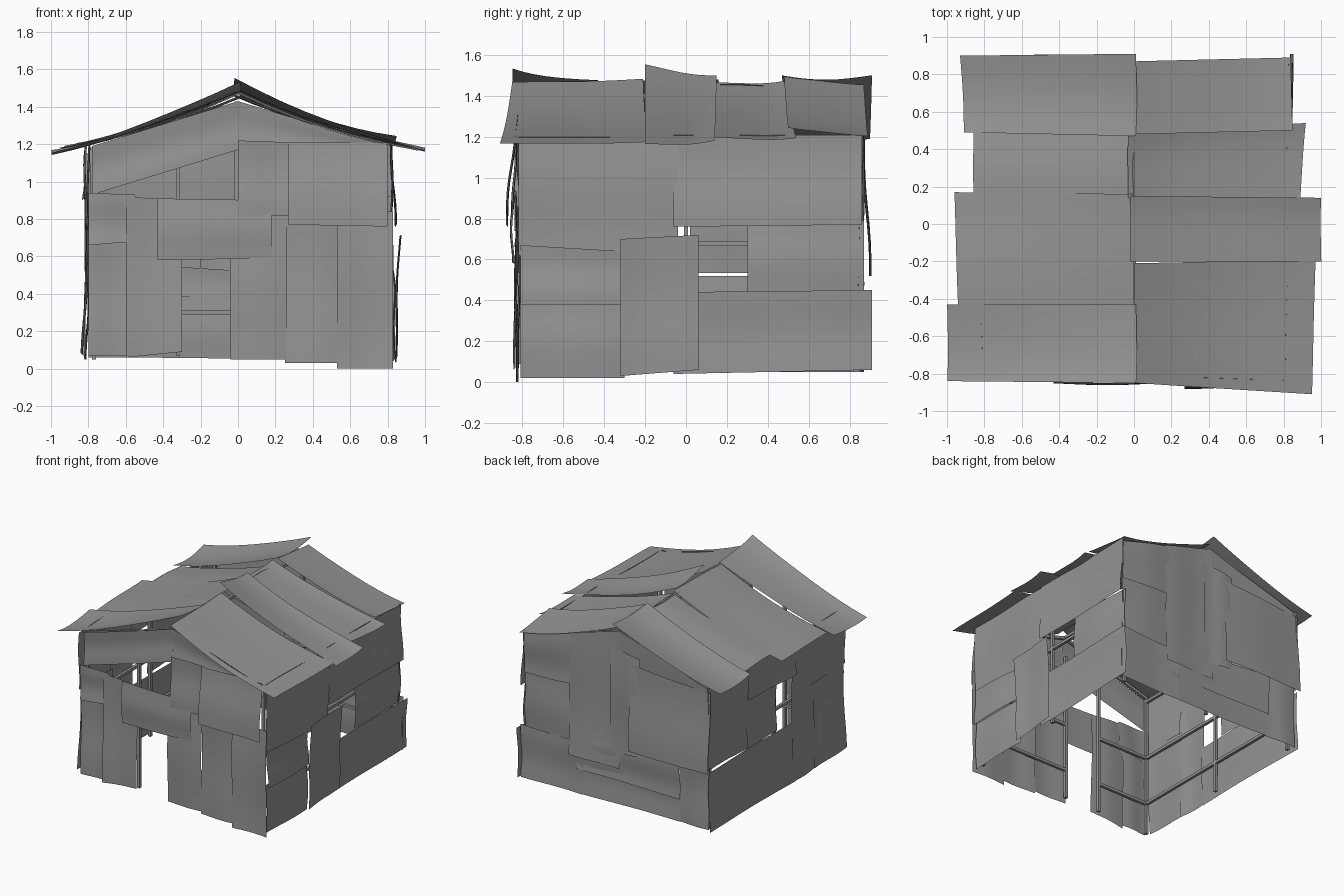
import bpy, bmesh, math, random
from mathutils import Vector

random.seed(4)
if "Cube" in bpy.data.objects:
    bpy.data.objects.remove(bpy.data.objects["Cube"])

grey = bpy.data.materials.new("weathered_grey")
grey.use_nodes = True
grey.diffuse_color = (0.3, 0.3, 0.3, 1)
grey.node_tree.nodes["Principled BSDF"].inputs["Base Color"].default_value = (0.3, 0.3, 0.3, 1)


def finish(name, bm, smooth):
    mesh = bpy.data.meshes.new(name)
    bm.to_mesh(mesh)
    bm.free()
    mesh.materials.append(grey)
    for p in mesh.polygons:
        p.use_smooth = smooth
    ob = bpy.data.objects.new(name, mesh)
    bpy.context.collection.objects.link(ob)
    return ob


def sheet(name, corners, outward, sag_u=0.0, sag_v=0.0, wave=0.006, n=8):
    """Thin warped sheet between four corners (u0v0, u1v0, u1v1, u0v1)."""
    a, b, c, d = (Vector(p) for p in corners)
    out = Vector(outward).normalized()
    pu, pv = random.uniform(0, 6), random.uniform(0, 6)
    bm = bmesh.new()
    rows = []
    for j in range(n + 1):
        v = j / n
        row = []
        for i in range(n + 1):
            u = i / n
            p = a.lerp(b, u).lerp(d.lerp(c, u), v)
            bend = 4 * u * (1 - u) * sag_u + 4 * v * (1 - v) * sag_v
            bend += wave * (math.sin(5 * u + pu) + math.sin(6 * v + pv))
            row.append(bm.verts.new(p + out * bend))
        rows.append(row)
    flip = (b - a).cross(d - a).dot(out) < 0
    for j in range(n):
        for i in range(n):
            f = [rows[j][i], rows[j][i + 1], rows[j + 1][i + 1], rows[j + 1][i]]
            bm.faces.new(f[::-1] if flip else f)
    return finish(name, bm, True)


# Wall name -> point on the wall from (along, height, outward offset), and outward direction
WALLS = {
    "front": (lambda u, z, o: (u, -0.82 - o, z), (0, -1, 0)),
    "back": (lambda u, z, o: (u, 0.85 + o, z), (0, 1, 0)),
    "right": (lambda u, z, o: (0.82 + o, u, z), (1, 0, 0)),
    "left": (lambda u, z, o: (-0.8 - o, u, z), (-1, 0, 0)),
}


def wall_sheet(side, part, u0, u1, low, high, off=(0, 0)):
    """low / high: heights at u0 and u1; off: outward offset at bottom and top."""
    at, out = WALLS[side]
    pts = [at(u0, low[0], off[0]), at(u1, low[1], off[0]),
           at(u1, high[1], off[1]), at(u0, high[0], off[1])]
    sheet(f"{side}_wall_{part}", pts, out)


# Front wall with doorway and gable opening
wall_sheet("front", "corner_sheet", -0.8, -0.58, (.07, .07), (.68, .7))
wall_sheet("front", "door_side_sheet", -0.6, -0.3, (.06, .09), (.92, .9), (.015, .01))
wall_sheet("front", "upper_corner_sheet", -0.8, -0.55, (.66, .68), (.94, .93), (.01, .01))
wall_sheet("front", "lintel_sheet", -0.43, 0.18, (.58, .59), (.91, .9), (.03, .03))
wall_sheet("front", "left_gable_sheet", -0.78, 0, (.93, 1.17), (1.19, 1.43))
wall_sheet("front", "right_gable_sheet", 0, 0.8, (1.17, 1.1), (1.43, 1.19))
wall_sheet("front", "centre_upper_sheet", 0, 0.29, (.82, .82), (1.22, 1.21), (.025, .015))
wall_sheet("front", "right_upper_sheet", 0.27, 0.8, (.77, .76), (1.21, 1.21), (.06, .02))
wall_sheet("front", "right_door_sheet", -0.04, 0.26, (.05, .05), (.86, .86), (.01, .01))
wall_sheet("front", "right_lower_sheet", 0.25, 0.55, (.03, .03), (.86, .86))
wall_sheet("front", "right_corner_sheet", 0.53, 0.83, (0, 0), (.84, .84), (.01, .005))

# Right side wall with window
wall_sheet("right", "lower_front_sheet", -0.81, -0.3, (.02, .02), (.4, .38))
wall_sheet("right", "middle_front_sheet", -0.81, -0.3, (.38, .38), (.67, .64), (.015, .005))
wall_sheet("right", "upper_front_sheet", -0.82, -0.04, (.62, .62), (1.2, 1.2))
wall_sheet("right", "patch_sheet", -0.32, 0.06, (.03, .06), (.7, .72), (.02, .045))
wall_sheet("right", "upper_back_sheet", -0.06, 0.86, (.76, .77), (1.21, 1.21), (.02, .0))
wall_sheet("right", "middle_back_sheet", 0.3, 0.87, (.43, .43), (.79, .79))
wall_sheet("right", "lower_back_sheet", -0.06, 0.91, (.04, .06), (.44, .45), (.01, .02))

# Back wall
wall_sheet("back", "eave_sheet", 0.36, 0.82, (.9, .88), (1.31, 1.19), (.01, .01))
wall_sheet("back", "middle_sheet", 0.36, 0.82, (.4, .42), (.92, .92))
wall_sheet("back", "lower_sheet", 0.3, 0.84, (.05, .05), (.45, .47), (.01, .01))
wall_sheet("back", "centre_sheet", -0.02, 0.42, (.34, .34), (1.43, 1.3), (.015, .0))
wall_sheet("back", "left_gable_sheet", -0.79, 0, (.9, .7), (1.18, 1.43))
wall_sheet("back", "left_large_sheet", -0.82, -0.12, (.52, .52), (1.15, 1.2), (.05, .02))
wall_sheet("back", "narrow_sheet", -0.2, 0.06, (.48, .46), (1.25, 1.3), (.02, .01))
wall_sheet("back", "long_plank", -0.55, 0.36, (.24, .24), (.56, .5), (.01, .01))
wall_sheet("back", "base_plank", -0.55, 0.36, (.06, .05), (.38, .4))
wall_sheet("back", "corner_sheet", -0.8, -0.53, (.06, .06), (.58, .58))

# Left side wall with window
wall_sheet("left", "lower_back_sheet", -0.2, 0.87, (.05, .05), (.52, .52), (.01, .0))
wall_sheet("left", "middle_sheet", 0.02, 0.4, (.535, .535), (.97, .97), (.01, .01))
wall_sheet("left", "upper_back_sheet", 0.36, 0.87, (.52, .53), (1.2, 1.19))
wall_sheet("left", "window_head_sheet", -0.2, 0.4, (.9, .92), (1.2, 1.2), (.03, .01))
wall_sheet("left", "patch_sheet", -0.45, -0.17, (.06, .05), (.93, .92), (.015, .015))
wall_sheet("left", "lower_front_sheet", -0.82, -0.42, (.09, .07), (.78, .75), (.03, .0))
wall_sheet("left", "upper_front_sheet", -0.84, -0.17, (.74, .74), (1.19, 1.2), (.015, .015))


def roof_sheet(part, side, ridge_y, ridge_z, eave_y, eave_z, eave_x, ridge_x=0.0, flare=0.0):
    """Sagging sheet from ridge to eave; pairs run front to back."""
    pts = [(ridge_x, ridge_y[0], ridge_z[0]), (ridge_x, ridge_y[1], ridge_z[1]),
           (side * eave_x[1], eave_y[1], eave_z[1]), (side * eave_x[0], eave_y[0], eave_z[0])]
    sheet(f"roof_{part}", pts, (side * 0.25, 0, 1), -flare, -0.03, 0.004)


# Roof sheets on the right slope, front to back
roof_sheet("right_front", 1, (-.85, -.21), (1.46, 1.48), (-.91, -.19), (1.16, 1.17), (.95, .97))
roof_sheet("right_mid_front", 1, (-.2, .15), (1.55, 1.5), (-.2, .14), (1.16, 1.18), (1, 1), -.02, .01)
roof_sheet("right_mid_back", 1, (.13, .48), (1.47, 1.48), (.14, .54), (1.2, 1.2), (.89, .92), -.03, .012)
roof_sheet("right_back", 1, (.48, .87), (1.5, 1.46), (.5, .89), (1.25, 1.21), (.85, .84), .01, .01)

# Roof sheets on the left slope, front to back
roof_sheet("left_front", -1, (-.85, -.43), (1.54, 1.48), (-.84, -.43), (1.16, 1.17), (1, 1), .01, .02)
roof_sheet("left_mid_front", -1, (-.44, .16), (1.46, 1.48), (-.43, .17), (1.17, 1.18), (.94, .96))
roof_sheet("left_mid_back", -1, (.15, .48), (1.46, 1.45), (.16, .5), (1.21, 1.2), (.86, .86))
roof_sheet("left_back", -1, (.47, .91), (1.5, 1.5), (.49, .9), (1.19, 1.19), (.91, .93), .01, .015)


def beam(name, p, q, width=0.022):
    p, q = Vector(p), Vector(q)
    bm = bmesh.new()
    bmesh.ops.create_cube(bm, size=1)
    bmesh.ops.scale(bm, vec=(width, width, (q - p).length), verts=bm.verts)
    ob = finish(name, bm, False)
    ob.rotation_mode = "QUATERNION"
    ob.rotation_quaternion = (q - p).to_track_quat("Z", "Y")
    ob.location = (p + q) / 2


# Timber frame inside the walls
X, F, B = 0.77, -0.78, 0.81
for s, side in ((1, "right"), (-1, "left")):
    beam(f"{side}_front_post", (s * X, F, .05), (s * X, F, 1.19))
    beam(f"{side}_back_post", (s * X, B, .05), (s * X, B, 1.19))
    beam(f"{side}_middle_post", (s * X, 0, .06), (s * X, 0, 1.19))
    for z in (.3, .68, 1.15):
        beam(f"{side}_rail", (s * X, F, z), (s * X, B, z))
    for y, end in ((F, "front"), (B, "back")):
        beam(f"{end}_{side}_rafter", (s * X, y, 1.18), (0, y, 1.4))
for x in (-.32, -.01):
    beam("door_post", (x, F, .07), (x, F, 1.25))
for z in (.3, .68):
    beam("front_left_rail", (-X, F, z), (-.32, F, z))
    beam("front_right_rail", (-.01, F, z), (X, F, z))
    beam("back_rail", (-X, B, z), (X, B, z))
beam("back_middle_post", (0, B, .06), (0, B, 1.4))
beam("ridge_beam", (0, F, 1.4), (0, B, 1.4))
